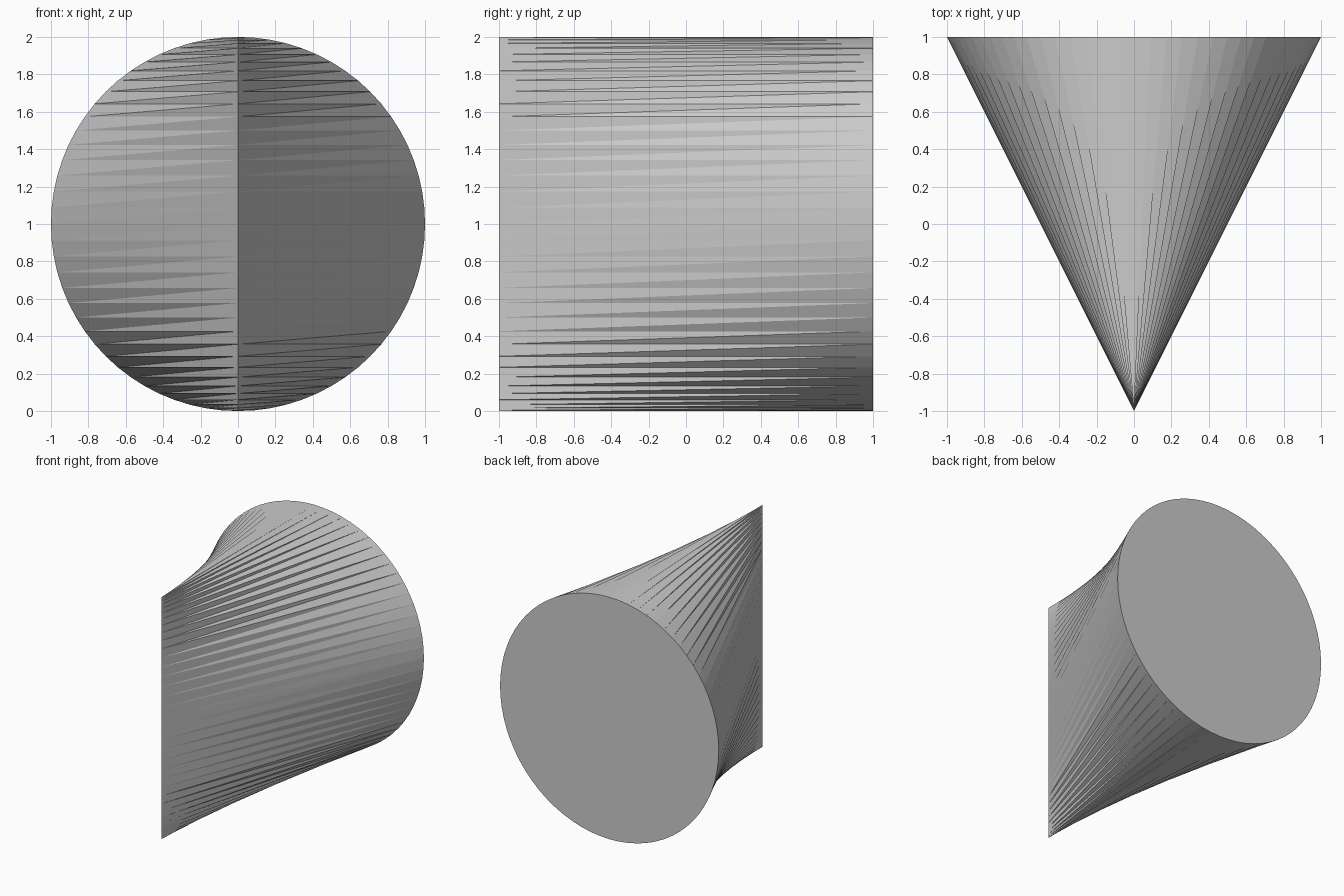
import bpy, bmesh, math

if "Cube" in bpy.data.objects:
    bpy.data.objects.remove(bpy.data.objects["Cube"])

SEGMENTS = 72

# Conical wedge: round disc at the back, ruled down to a vertical edge at the front
bm = bmesh.new()
disc, edge = [], []
for i in range(SEGMENTS):
    a = 2 * math.pi * i / SEGMENTS
    z = 1 + math.sin(a)
    disc.append(bm.verts.new((math.cos(a), 1, z)))
    edge.append(bm.verts.new((0, -1, z)))

# Ruled side, two flat triangles per step
for i in range(SEGMENTS):
    j = (i + 1) % SEGMENTS
    bm.faces.new((edge[i], disc[i], disc[j]))
    bm.faces.new((edge[i], disc[j], edge[j]))

# Flat round back
bm.faces.new(disc[::-1])

mesh = bpy.data.meshes.new("conical_wedge")
bm.to_mesh(mesh)
bm.free()
bpy.context.collection.objects.link(bpy.data.objects.new("conical_wedge", mesh))
